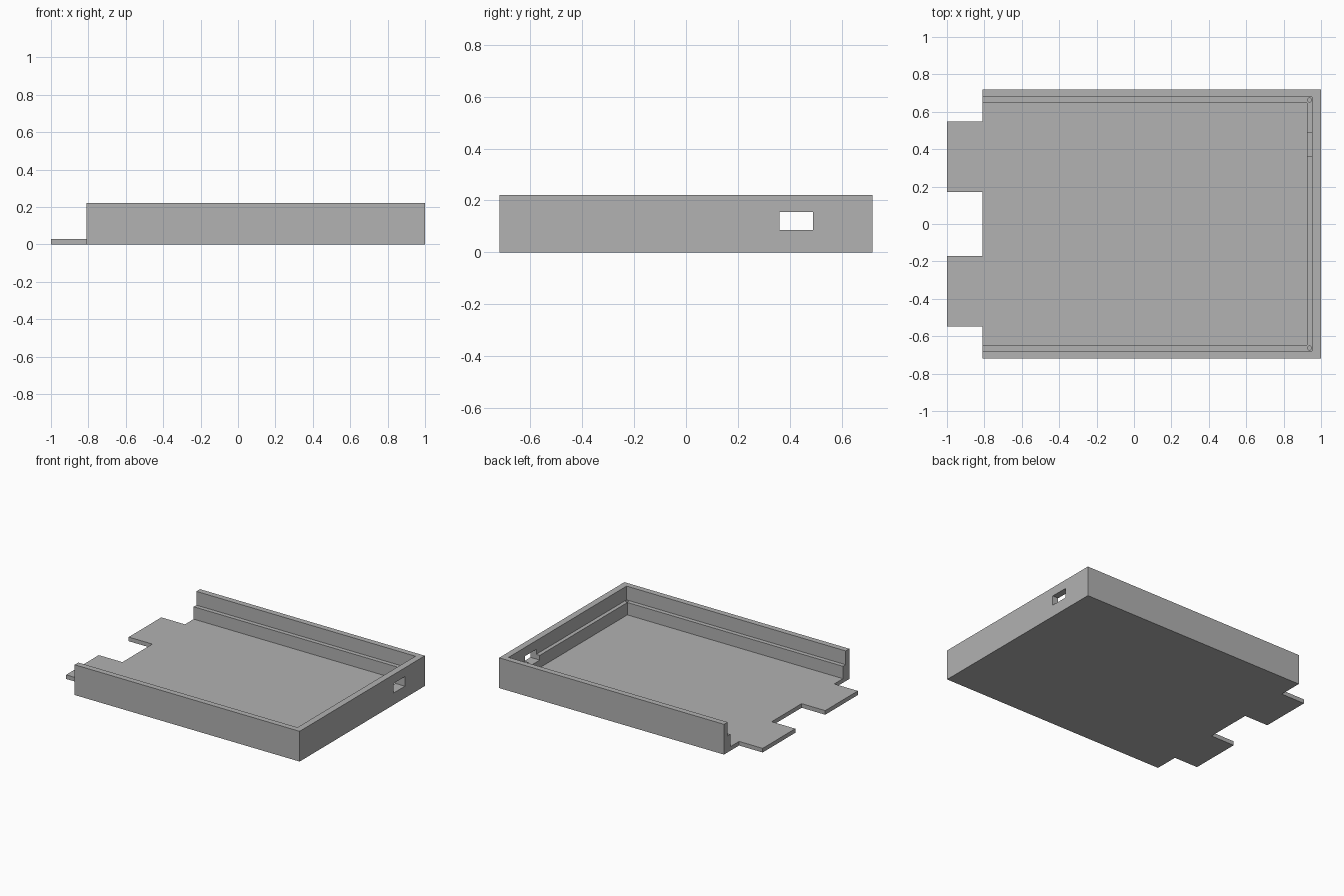
import bpy
import bmesh

if "Cube" in bpy.data.objects:
    bpy.data.objects.remove(bpy.data.objects["Cube"], do_unlink=True)

FRONT, END, TAB_END = -0.81, 1.0, -1.0
HALF, HEIGHT, FLOOR, LEDGE = 0.72, 0.22, 0.03, 0.12

grey = bpy.data.materials.new("plain grey")
grey.use_nodes = True
colour = (0.445, 0.445, 0.445, 1)
grey.diffuse_color = colour
grey.node_tree.nodes["Principled BSDF"].inputs["Base Color"].default_value = colour


def finish(name, bm):
    bmesh.ops.recalc_face_normals(bm, faces=bm.faces)
    mesh = bpy.data.meshes.new(name)
    bm.to_mesh(mesh)
    bm.free()
    mesh.materials.append(grey)
    obj = bpy.data.objects.new(name, mesh)
    bpy.context.collection.objects.link(obj)
    return obj


def prism(name, outline, z0, z1):
    bm = bmesh.new()
    face = bm.faces.new([bm.verts.new((x, y, z0)) for x, y in outline])
    top = bmesh.ops.extrude_face_region(bm, geom=[face])["geom"]
    verts = [v for v in top if isinstance(v, bmesh.types.BMVert)]
    bmesh.ops.translate(bm, verts=verts, vec=(0, 0, z1 - z0))
    return finish(name, bm)


def box(name, x0, x1, y0, y1, z0, z1):
    return prism(name, [(x0, y0), (x1, y0), (x1, y1), (x0, y1)], z0, z1)


def pin_hole(name, x, y, radius):
    bm = bmesh.new()
    bmesh.ops.create_cone(bm, cap_ends=True, segments=16, radius1=radius,
                          radius2=radius, depth=HEIGHT)
    bmesh.ops.translate(bm, verts=bm.verts, vec=(x, y, FLOOR + HEIGHT / 2))
    return finish(name, bm)


# Tray outline with two tabs on the open end, mirrored across y
half_outline = [(END, HALF), (FRONT, HALF), (FRONT, 0.547), (TAB_END, 0.547),
                (TAB_END, 0.172), (FRONT, 0.172)]
outline = half_outline + [(x, -y) for x, y in reversed(half_outline)]
tray = prism("tray", outline, 0, HEIGHT)

# Tab clearance, stepped pocket, wall slot and corner pin holes
cutters = [
    box("tab_clearance", -1.2, FRONT, -1, 1, FLOOR, 0.4),
    box("lower_pocket", -1.1, 0.925, -0.647, 0.647, FLOOR, 0.35),
    box("upper_pocket", -1.15, 0.953, -0.678, 0.678, LEDGE, 0.3),
    box("wall_slot", 0.85, 1.1, 0.36, 0.49, 0.086, 0.156),
]
for side in (-1, 1):
    cutters.append(pin_hole("pin_hole", 0.939, side * 0.663, 0.011))

bpy.context.view_layer.objects.active = tray
for cutter in cutters:
    mod = tray.modifiers.new(cutter.name, "BOOLEAN")
    mod.operation = "DIFFERENCE"
    mod.solver = "EXACT"
    mod.object = cutter
    bpy.ops.object.modifier_apply(modifier=mod.name)
    bpy.data.objects.remove(cutter, do_unlink=True)
